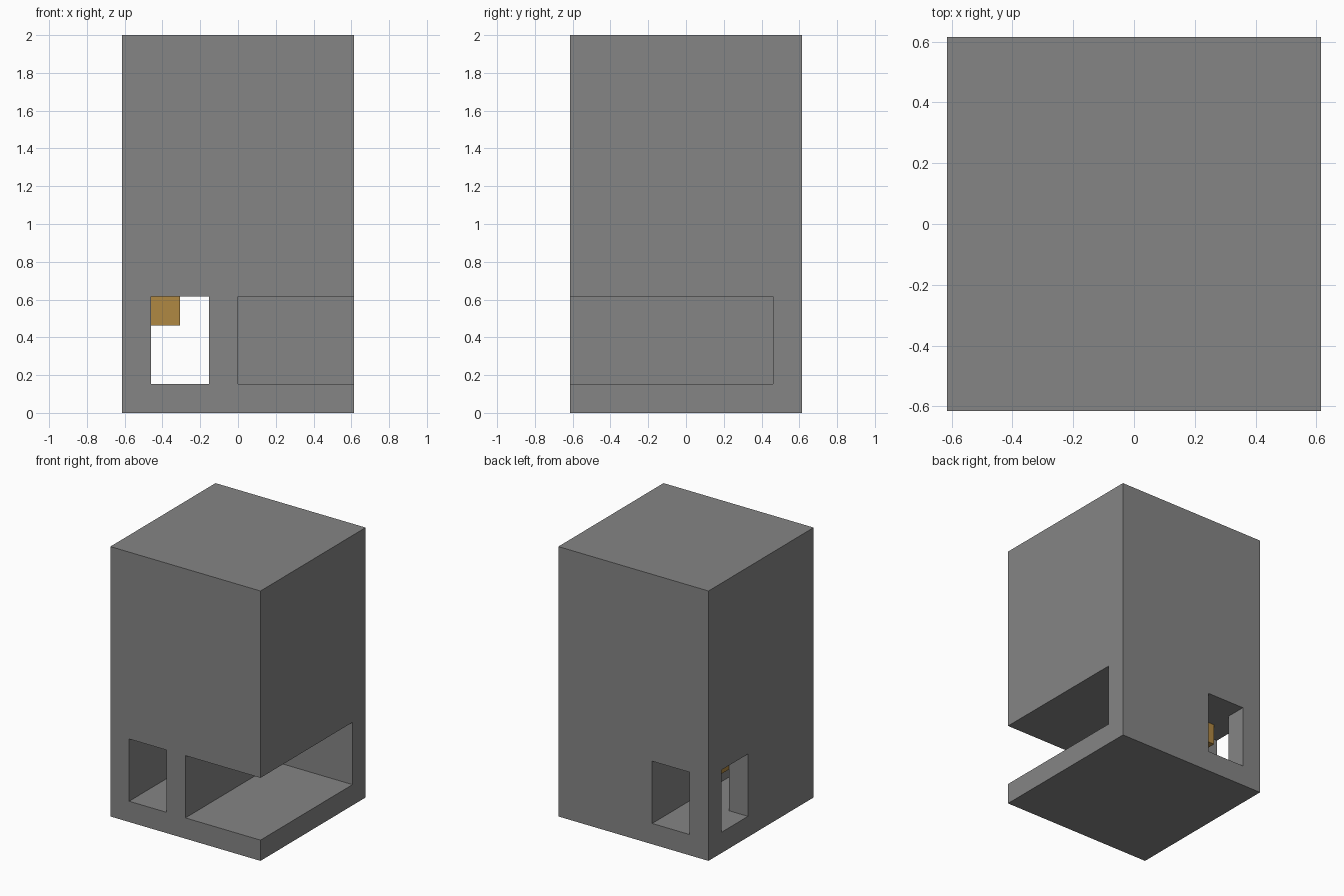
import bpy
import bmesh

U = 2 / 13  # one grid unit: the tower is 8 x 8 x 13 units

if "Cube" in bpy.data.objects:
    bpy.data.objects.remove(bpy.data.objects["Cube"], do_unlink=True)


def material(name, rgb):
    mat = bpy.data.materials.new(name)
    mat.use_nodes = True
    mat.diffuse_color = (*rgb, 1)
    node = next(n for n in mat.node_tree.nodes if n.type == "BSDF_PRINCIPLED")
    node.inputs["Base Color"].default_value = (*rgb, 1)
    return mat


def prism(name, plan, z0, z1, mat):
    """Extrude a floor plan, given in grid units, from z0 to z1."""
    bm = bmesh.new()
    face = bm.faces.new([bm.verts.new((x * U, y * U, z0 * U)) for x, y in plan])
    top = bmesh.ops.extrude_face_region(bm, geom=[face])["geom"]
    verts = [v for v in top if isinstance(v, bmesh.types.BMVert)]
    bmesh.ops.translate(bm, verts=verts, vec=(0, 0, (z1 - z0) * U))
    bmesh.ops.recalc_face_normals(bm, faces=bm.faces)
    mesh = bpy.data.meshes.new(name)
    bm.to_mesh(mesh)
    bm.free()
    mesh.materials.append(mat)
    obj = bpy.data.objects.new(name, mesh)
    bpy.context.collection.objects.link(obj)
    return obj


def rect(x0, x1, y0, y1):
    return [(x0, y0), (x1, y0), (x1, y1), (x0, y1)]


def cut(target, cutter):
    mod = target.modifiers.new("cut", "BOOLEAN")
    mod.operation = "DIFFERENCE"
    mod.solver = "EXACT"
    mod.object = cutter
    bpy.context.view_layer.objects.active = target
    bpy.ops.object.modifier_apply(modifier=mod.name)
    bpy.data.objects.remove(cutter, do_unlink=True)


grey = material("stone grey", (0.235, 0.235, 0.235))
orange = material("wood orange", (0.434, 0.246, 0.054))

# Solid tower block
tower = prism("tower", rect(-4, 4, -4, 4), 0, 13, grey)

# Passage from front to back, with a side doorway on the right
passage = [(-3, -5), (-1, -5), (-1, 5), (-3, 5),
           (-3, 3), (-5, 3), (-5, 1), (-3, 1)]
cut(tower, prism("passage_cutter", passage, 1, 4, grey))

# Open corner porch at the front left
cut(tower, prism("porch_cutter", rect(0, 5, -5, 3), 1, 4, grey))

# Small block under the passage ceiling
prism("ceiling_block", rect(-3, -2, 1, 2), 3, 4, orange)
